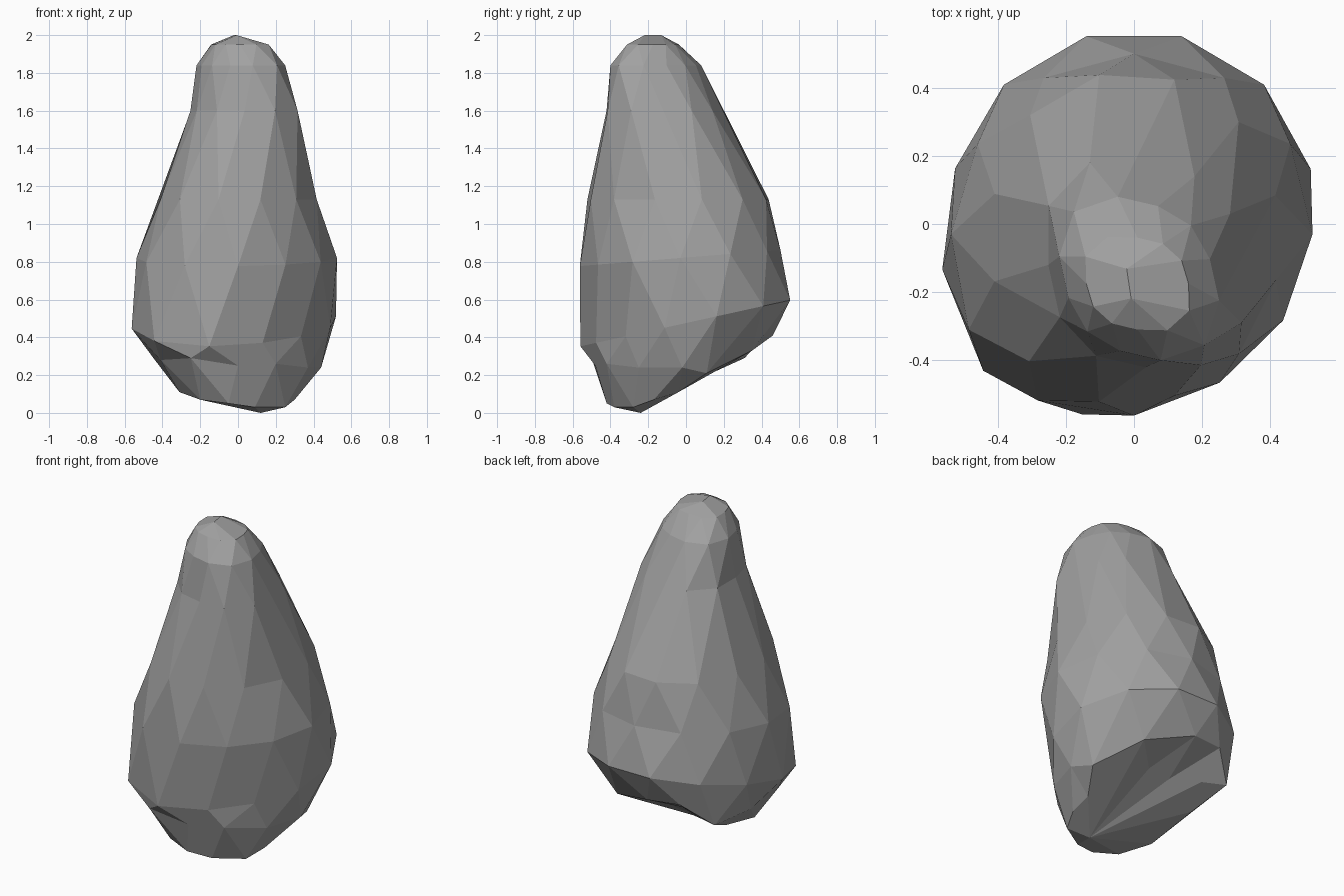
import bpy, bmesh, math
from mathutils import Vector

cube = bpy.data.objects.get("Cube")
if cube:
    bpy.data.objects.remove(cube, do_unlink=True)

SEGMENTS = 12

# Hollow, sloping underside: lowest point, inner outline and outer rim
LOWEST_POINT = (0.12, -0.24, 0)
INNER_OUTLINE = [
    (0.3, -0.04, 0.11), (0.15, 0.09, 0.18), (0.05, 0.19, 0.28),
    (-0.1, 0.18, 0.27), (-0.27, 0.26, 0.28), (-0.34, 0.09, 0.19),
    (-0.31, -0.22, 0.11), (-0.2, -0.37, 0.07), (-0.05, -0.42, 0.05),
    (0.09, -0.38, 0.03), (0.25, -0.28, 0.03), (0.3, -0.17, 0.07),
]
OUTER_RIM = [
    (0.44, -0.02, 0.24), (0.39, 0.11, 0.21), (0.22, 0.35, 0.33),
    (-0.06, 0.46, 0.41), (-0.26, 0.43, 0.42), (-0.41, 0.31, 0.29),
    (-0.44, 0, 0.28), (-0.41, -0.3, 0.28), (-0.25, -0.5, 0.29),
    (0, -0.48, 0.25), (0.2, -0.42, 0.26), (0.37, -0.25, 0.24),
]

# Body levels: height, left, right, front, back, tilt, corner, ridge
LEVELS = [
    (0.48, -0.54, 0.54, -0.53, 0.57, 0.22, 0.16, 0),
    (0.82, -0.53, 0.53, -0.56, 0.5, 0.08, 0.07, 0),
    (1.13, -0.41, 0.43, -0.52, 0.44, 0, 0.07, 0.06),
    (1.6, -0.25, 0.32, -0.42, 0.18, 0, 0.03, 0.18),
    (1.84, -0.2, 0.23, -0.38, 0.06, 0, 0, 0.26),
    (1.95, -0.14, 0.16, -0.31, -0.04, 0, 0, 0.2),
    (2, -0.04, 0.01, -0.22, -0.13, 0, 0, 0),
]


def outline(angle, corner, ridge):
    """Bulge one front corner, flatten the other, add a diagonal ridge."""
    bulge = max(0, math.cos(angle - math.radians(228))) ** 4
    flat = max(0, math.cos(angle - math.radians(312))) ** 4
    diagonal = max(0, math.cos(2 * (angle - math.radians(135))))
    return 1 + corner * (bulge - 0.8 * flat) + ridge * diagonal


def body_ring(z, left, right, front, back, tilt, corner, ridge, offset):
    """One closed level of the body."""
    points = []
    for i in range(SEGMENTS):
        angle = math.tau * (i + offset) / SEGMENTS
        r = outline(angle, corner, ridge)
        dx = (right - left) / 2 * r * math.cos(angle)
        dy = (back - front) / 2 * r * math.sin(angle)
        points.append(Vector(((left + right) / 2 + dx,
                              (front + back) / 2 + dy, z + tilt * dy)))
    return points


outlines = [INNER_OUTLINE, OUTER_RIM]
for level, values in enumerate(LEVELS):
    outlines.append(body_ring(*values, offset=0.5 * (1 - level % 2)))

bm = bmesh.new()
rings = [[bm.verts.new(p) for p in points] for points in outlines]

# Staggered facets between neighbouring levels
for level, (low, high) in enumerate(zip(rings, rings[1:])):
    for i in range(SEGMENTS):
        j = (i + 1) % SEGMENTS
        if level % 2:
            bm.faces.new((low[i], low[j], high[i]))
            bm.faces.new((low[j], high[j], high[i]))
        else:
            bm.faces.new((low[i], low[j], high[j]))
            bm.faces.new((low[i], high[j], high[i]))

# Underside fan and flat tip
lowest = bm.verts.new(LOWEST_POINT)
for i in range(SEGMENTS):
    bm.faces.new((rings[0][(i + 1) % SEGMENTS], rings[0][i], lowest))
bm.faces.new(rings[-1])

# Merge crowded points and nearly flat facets into broad chiselled planes
bmesh.ops.remove_doubles(bm, verts=bm.verts[:], dist=0.05)
bmesh.ops.dissolve_limit(bm, angle_limit=math.radians(7),
                         verts=bm.verts[:], edges=bm.edges[:])
bmesh.ops.recalc_face_normals(bm, faces=bm.faces[:])

mesh = bpy.data.meshes.new("rock")
bm.to_mesh(mesh)
bm.free()
rock = bpy.data.objects.new("rock", mesh)
bpy.context.collection.objects.link(rock)

# Plain grey stone
stone = bpy.data.materials.new("grey stone")
stone.use_nodes = True
colour = (0.36, 0.36, 0.36, 1)
stone.diffuse_color = colour
stone.node_tree.nodes["Principled BSDF"].inputs["Base Color"].default_value = colour
mesh.materials.append(stone)
